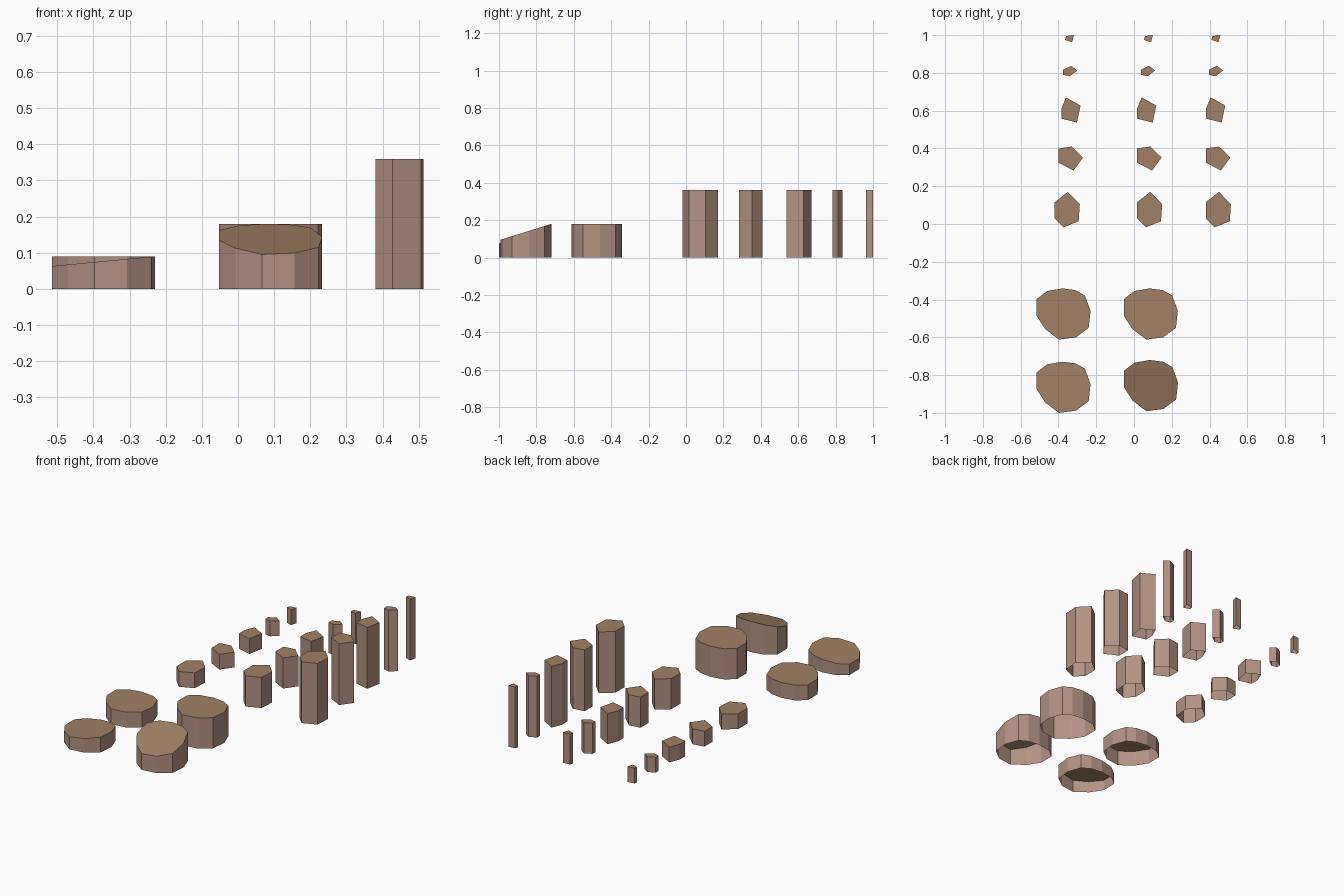
import bpy, bmesh

if "Cube" in bpy.data.objects:
    bpy.data.objects.remove(bpy.data.objects["Cube"])

def material(name, rgb):
    m = bpy.data.materials.new(name)
    m.diffuse_color = (*rgb, 1)
    m.use_nodes = True
    m.node_tree.nodes["Principled BSDF"].inputs["Base Color"].default_value = m.diffuse_color
    return m

SIDE = material("pinkish_bark", (0.46, 0.29, 0.225))
TOP = material("cut_brown", (0.36, 0.215, 0.125))

def stump(name, outline, dx, dy, height):
    """Open-bottomed prism; height is a function of (x, y)."""
    bm = bmesh.new()
    pts = [(x + dx, y + dy) for x, y in reversed(outline)]  # counter-clockwise
    low = [bm.verts.new((x, y, 0)) for x, y in pts]
    high = [bm.verts.new((x, y, height(x, y))) for x, y in pts]
    for i in range(len(pts)):
        j = (i + 1) % len(pts)
        bm.faces.new((low[i], low[j], high[j], high[i])).material_index = 0
    bm.faces.new(high).material_index = 1
    me = bpy.data.meshes.new(name)
    bm.to_mesh(me)
    bm.free()
    me.materials.append(SIDE)
    me.materials.append(TOP)
    bpy.context.collection.objects.link(bpy.data.objects.new(name, me))

# Slim posts: five outlines (clockwise), each in three heights
posts = [
    ([(-.42, .115), (-.35, .17), (-.287, .105), (-.293, .015), (-.373, -.018), (-.42, .03)], .436, .80),
    ([(-.40, .40), (-.33, .41), (-.27, .352), (-.32, .283), (-.40, .325)], .416, .78),
    ([(-.36, .67), (-.283, .627), (-.302, .537), (-.385, .558), (-.385, .61)], .401, .766),
    ([(-.375, .817), (-.333, .837), (-.30, .813), (-.34, .782), (-.375, .79)], .412, .772),
    ([(-.36, .995), (-.318, 1.0), (-.328, .962), (-.365, .975)], .418, .775),
]
for n, (outline, mid, right) in enumerate(posts, 1):
    for label, dx, h in (("short", 0, .09), ("medium", mid, .18), ("tall", right, .36)):
        stump(f"{label}_post_{n}", outline, dx, 0, lambda x, y, h=h: h)

# Wide stumps: two flat, two with slanted tops
wide = [(-.515, -.397), (-.46, -.355), (-.38, -.341), (-.31, -.35), (-.26, -.378),
        (-.23, -.46), (-.24, -.55), (-.307, -.60), (-.397, -.612), (-.47, -.557), (-.515, -.487)]
stump("low_stump", wide, 0, 0, lambda x, y: .09)
stump("high_stump", wide, .462, 0, lambda x, y: .18)
stump("low_slanted_stump", wide, 0, -.388, lambda x, y: .063 + (x + .515) * .095)
stump("high_slanted_stump", wide, .463, -.379, lambda x, y: .18 + (y + .72) * .312)
